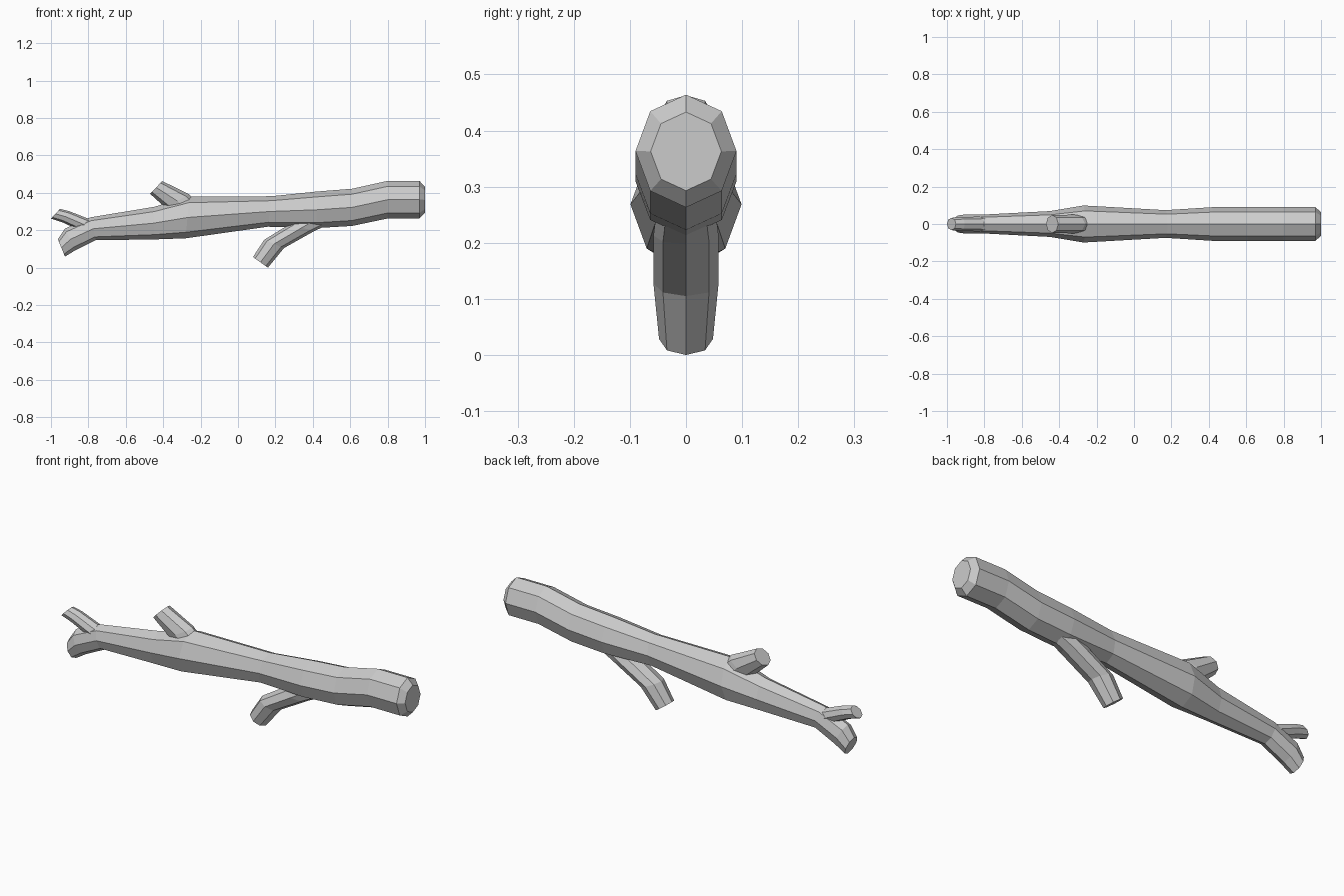
import bpy, bmesh, math

SIDES = 8


def limb(name, rings):
    """Faceted tube; each ring = (edge A x, z, edge B x, z, half width in y)."""
    bm = bmesh.new()
    loops = []
    for ax, az, bx, bz, ry in rings:
        cx, cz = (ax + bx) / 2, (az + bz) / 2
        ux, uz = (ax - bx) / 2, (az - bz) / 2
        loop = []
        for i in range(SIDES):
            a = 2 * math.pi * i / SIDES
            c, s = math.cos(a), math.sin(a)
            loop.append(bm.verts.new((cx + ux * c, ry * s, cz + uz * c)))
        loops.append(loop)
    for p, q in zip(loops, loops[1:]):
        for i in range(SIDES):
            j = (i + 1) % SIDES
            bm.faces.new((p[i], p[j], q[j], q[i]))
    bm.faces.new(loops[0])
    bm.faces.new(loops[-1])
    bmesh.ops.recalc_face_normals(bm, faces=bm.faces)
    mesh = bpy.data.meshes.new(name)
    bm.to_mesh(mesh)
    bm.free()
    obj = bpy.data.objects.new(name, mesh)
    bpy.context.collection.objects.link(obj)
    return obj


# Main log with bevelled sawn end, running on into the lower fork
limb("main_log", [
    (1.00, 0.436, 1.00, 0.296, 0.063),
    (0.97, 0.467, 0.97, 0.266, 0.09),
    (0.80, 0.467, 0.80, 0.266, 0.09),
    (0.61, 0.425, 0.61, 0.226, 0.09),
    (0.42, 0.410, 0.42, 0.215, 0.09),
    (0.18, 0.385, 0.16, 0.222, 0.074),
    (-0.26, 0.383, -0.28, 0.160, 0.099),
    (-0.45, 0.328, -0.45, 0.154, 0.069),
    (-0.79, 0.272, -0.76, 0.150, 0.052),
    (-0.925, 0.212, -0.87, 0.096, 0.052),
    (-0.963, 0.155, -0.925, 0.062, 0.045),
])

# Upper fork twig at the thin end
limb("upper_fork", [
    (-0.952, 0.317, -1.00, 0.265, 0.033),
    (-0.905, 0.306, -0.94, 0.246, 0.037),
    (-0.80, 0.265, -0.83, 0.195, 0.040),
    (-0.70, 0.255, -0.72, 0.185, 0.035),
])

# Stub on top of the log
limb("top_stub", [
    (-0.405, 0.466, -0.47, 0.398, 0.048),
    (-0.26, 0.395, -0.39, 0.325, 0.050),
    (-0.20, 0.33, -0.28, 0.25, 0.045),
])

# Bent branch underneath that reaches the ground
limb("lower_branch", [
    (0.08, 0.060, 0.16, 0.003, 0.048),
    (0.14, 0.152, 0.246, 0.108, 0.058),
    (0.27, 0.232, 0.41, 0.200, 0.058),
    (0.40, 0.32, 0.50, 0.24, 0.050),
])

# Rest everything on the ground
low = min(v.co.z for o in bpy.data.objects for v in o.data.vertices)
for o in bpy.data.objects:
    o.location.z -= low
